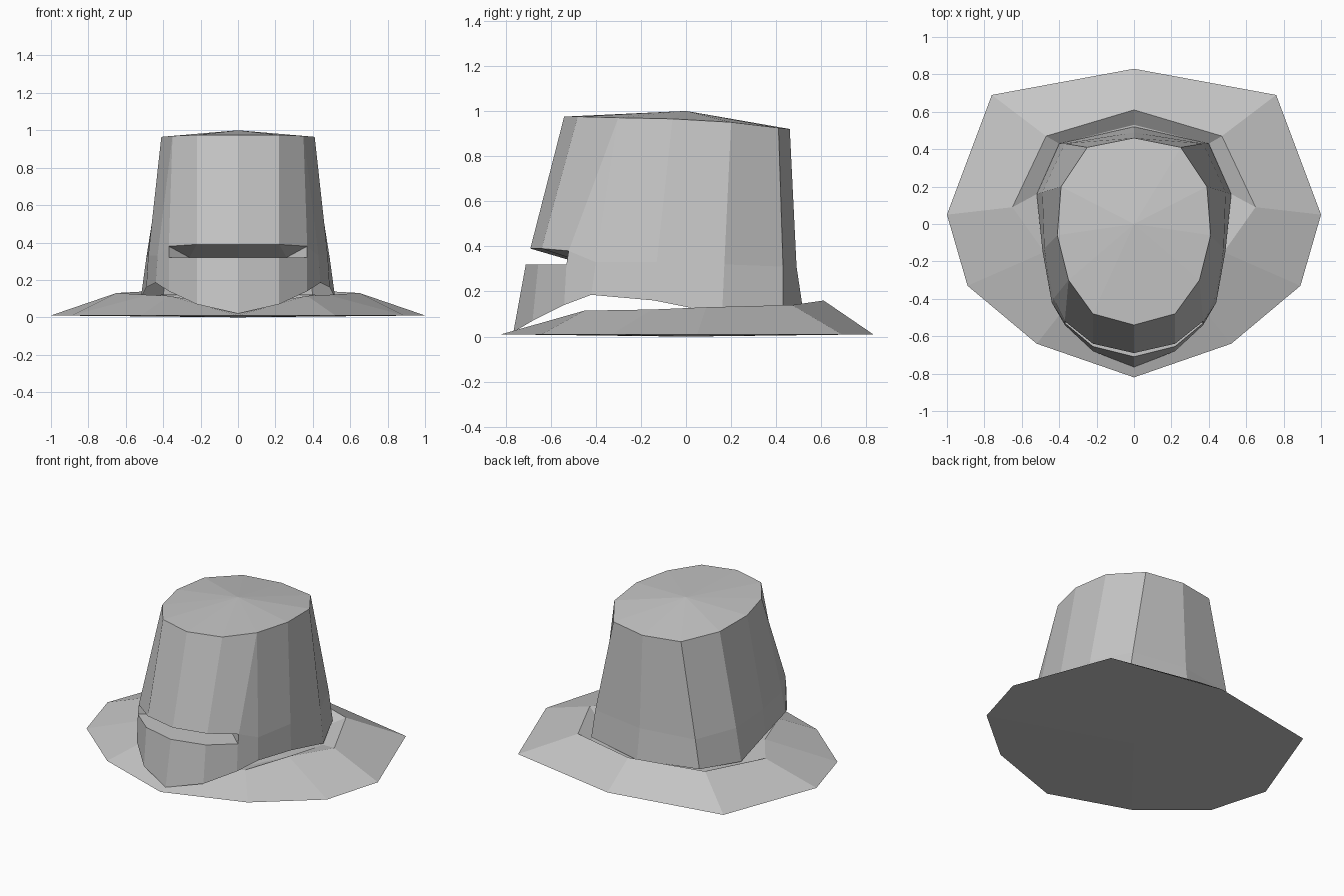
import bpy
import bmesh

default_cube = bpy.data.objects.get("Cube")
if default_cube:
    bpy.data.objects.remove(default_cube)

# Plain grey steel for every part
steel = bpy.data.materials.new("grey_steel")
steel.use_nodes = True
colour = (0.56, 0.56, 0.56, 1.0)
steel.diffuse_color = colour
steel.node_tree.nodes["Principled BSDF"].inputs["Base Color"].default_value = colour


def add_row(bm, points):
    return [bm.verts.new(point) for point in points]


def bridge(bm, lower, upper):
    """Join two rows with quads, or triangles where a vertex repeats."""
    for i in range(len(lower) - 1):
        corners = [lower[i], lower[i + 1], upper[i + 1], upper[i]]
        bm.faces.new(list(dict.fromkeys(corners)))


def fan(bm, row, tip):
    for first, second in zip(row, row[1:]):
        bm.faces.new((first, second, tip))


def finish_half(bm, name):
    """Turn the left half into a whole, flat shaded object."""
    bmesh.ops.recalc_face_normals(bm, faces=bm.faces[:])
    mesh = bpy.data.meshes.new(name)
    bm.to_mesh(mesh)
    bm.free()
    mesh.materials.append(steel)
    obj = bpy.data.objects.new(name, mesh)
    bpy.context.collection.objects.link(obj)
    mirror = obj.modifiers.new("Mirror", "MIRROR")
    mirror.use_axis[0] = True
    mirror.merge_threshold = 0.001
    return obj


# Helmet shell, each row running from front to back along the left side
helmet = bmesh.new()
crown = add_row(helmet, [
    (0, -.54, .975), (.22, -.48, .975), (.35, -.3, .97), (.41, -.06, .965),
    (.39, .2, .95), (.25, .41, .925), (0, .46, .92)])
brow = add_row(helmet, [
    (0, -.69, .39), (.22, -.64, .39), (.37, -.52, .38), (.43, -.4, .33),
    (.48, -.13, .33), (.49, .17, .32), (.37, .43, .31), (0, .49, .31)])
lip = add_row(helmet, [(0, -.71, .32), (.22, -.655, .32), (.37, -.53, .32)])
hem = add_row(helmet, [
    (0, -.765, .02), (.22, -.68, .07), (.37, -.54, .14), (.44, -.42, .185),
    (.49, -.14, .16), (.52, .16, .1), (.4, .43, .12), (0, .52, .11)])
peak = helmet.verts.new((0, 0, 1))
fan(helmet, crown, peak)
bridge(helmet, brow, crown[:3] + crown[2:])
bridge(helmet, hem[:3], lip)
bridge(helmet, hem[3:], brow[3:])
helmet.faces.new((hem[2], hem[3], brow[3], brow[2], lip[2]))

# Eye slit, a wedge cut back into the face
slit_back = add_row(helmet, [(0, -.45, .32), (.26, -.43, .32)])
slit_back.append(slit_back[-1])
bridge(helmet, lip, slit_back)
bridge(helmet, slit_back, brow[:3])
helmet.faces.new((lip[2], brow[2], slit_back[1]))
finish_half(helmet, "helmet")

# Flared neck guard: rim, raised ridge, and a hollow under the helmet
guard = bmesh.new()
rim = add_row(guard, [(x, y, .01) for x, y in (
    (0, -.82), (.52, -.64), (.89, -.33), (1, .05), (.76, .69), (0, .83))])
ridge = add_row(guard, [
    (0, -.55, .05), (.37, -.45, .115), (.48, -.15, .12),
    (.65, .09, .13), (.47, .47, .14), (0, .61, .16)])
hollow = add_row(guard, [
    (0, -.45, .05), (.3, -.38, .09), (.45, -.12, .1),
    (.52, .16, .09), (.4, .43, .1), (0, .53, .1)])
bridge(guard, rim, ridge)
bridge(guard, ridge, hollow)
fan(guard, hollow, guard.verts.new((0, 0, .08)))
fan(guard, rim, guard.verts.new((0, 0, 0)))
finish_half(guard, "neck_guard")
